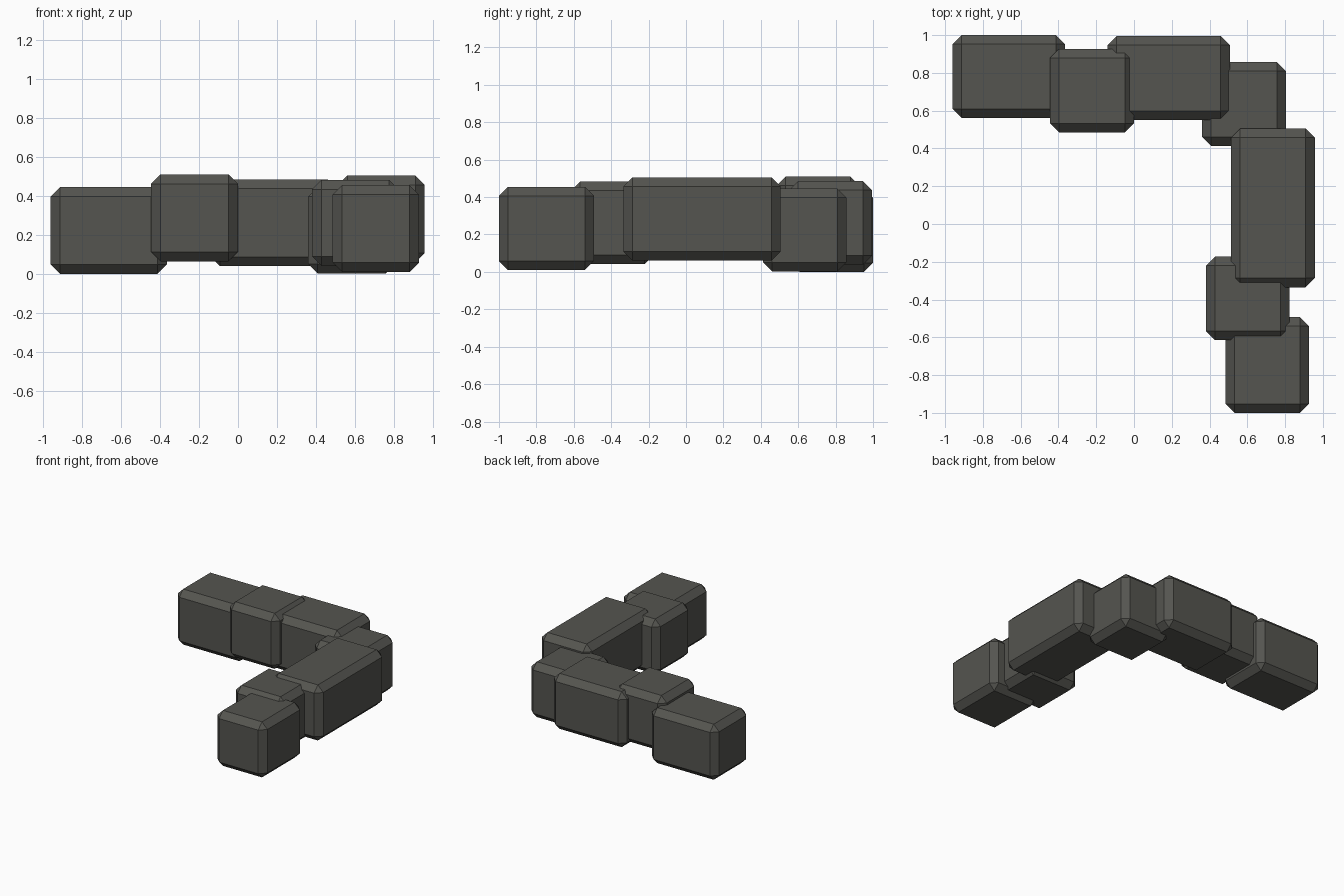
import bpy

if "Cube" in bpy.data.objects:
    bpy.data.objects.remove(bpy.data.objects["Cube"])

BEVEL = 0.048  # flat chamfer on every edge

stone = bpy.data.materials.new("dark_stone")
stone.diffuse_color = (0.09, 0.09, 0.08, 1)
stone.use_nodes = True
stone.node_tree.nodes["Principled BSDF"].inputs["Base Color"].default_value = stone.diffuse_color


def block(name, x, y, z):
    """Chamfered block spanning the given (min, max) ranges."""
    spans = (x, y, z)
    bpy.ops.mesh.primitive_cube_add(size=1, location=[(a + b) / 2 for a, b in spans])
    ob = bpy.context.object
    ob.name = name
    ob.scale = [b - a for a, b in spans]
    bpy.ops.object.transform_apply(location=False, rotation=False, scale=True)
    mod = ob.modifiers.new("chamfer", 'BEVEL')
    mod.width = BEVEL
    mod.segments = 1
    mod.limit_method = 'NONE'
    ob.data.materials.append(stone)


# Row along the back
block("back_end_block", (-0.96, -0.365), (0.56, 1.0), (0.0, 0.445))
block("back_raised_block", (-0.445, 0.0), (0.485, 0.927), (0.065, 0.51))
block("back_long_block", (-0.14, 0.507), (0.55, 0.995), (0.04, 0.485))

# Corner
block("corner_block", (0.36, 0.805), (0.413, 0.857), (0.002, 0.445))

# Row along the right side
block("side_long_block", (0.513, 0.957), (-0.335, 0.505), (0.06, 0.505))
block("side_inner_block", (0.38, 0.823), (-0.615, -0.173), (0.042, 0.482))
block("side_end_block", (0.485, 0.927), (-1.0, -0.493), (0.01, 0.455))
